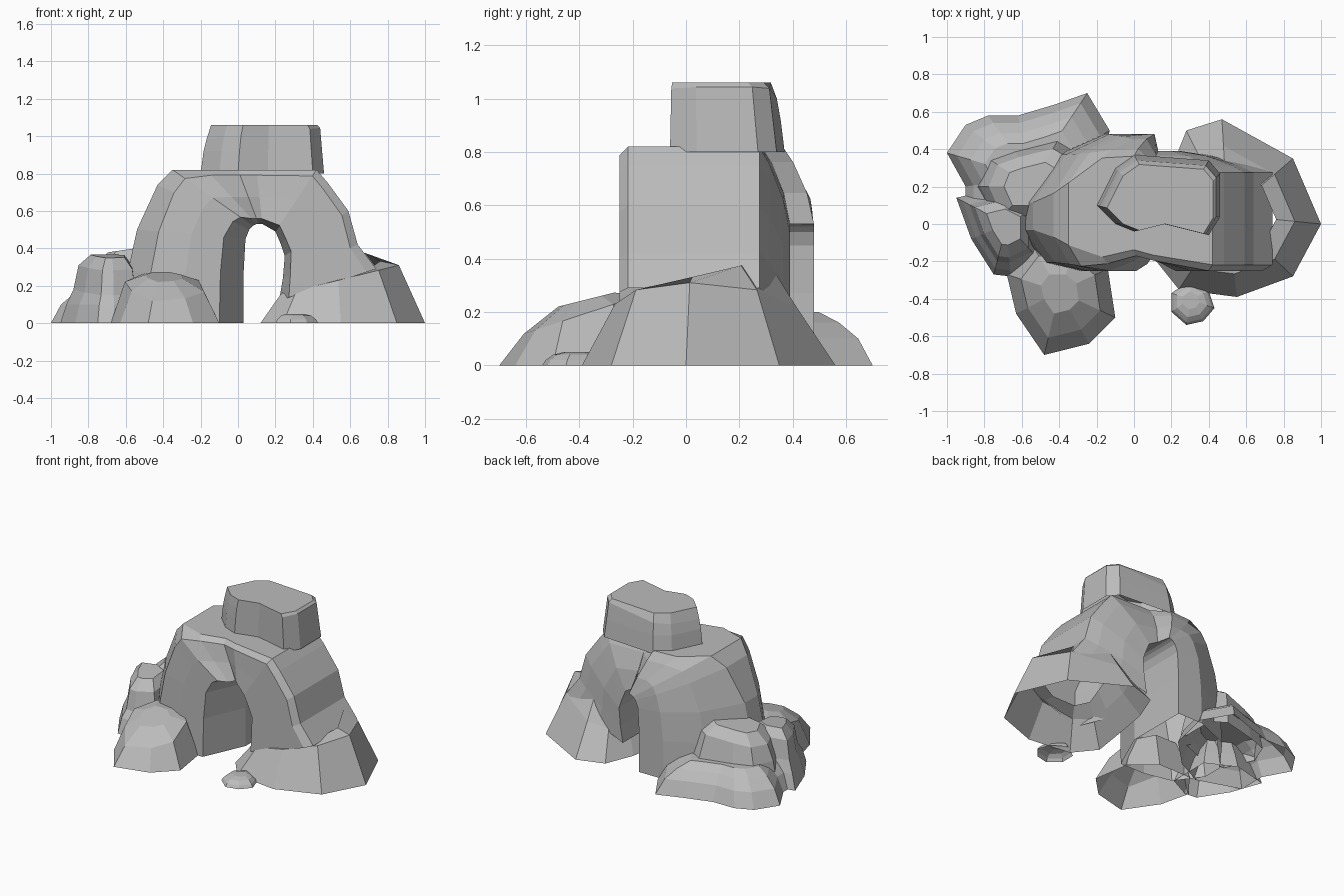
import bpy
import bmesh
from mathutils import Vector

cube = bpy.data.objects.get("Cube")
if cube:
    bpy.data.objects.remove(cube, do_unlink=True)

grey = (0.5, 0.5, 0.5, 1)
stone = bpy.data.materials.new("grey stone")
stone.use_nodes = True
stone.diffuse_color = grey
stone.node_tree.nodes["Principled BSDF"].inputs["Base Color"].default_value = grey


def loft(name, rings, cap=False):
    """Skin a list of equal-length point rings, optionally closing the last."""
    bm = bmesh.new()
    loops = [[bm.verts.new(point) for point in ring] for ring in rings]
    for lower, upper in zip(loops, loops[1:]):
        for i in range(len(lower)):
            bm.faces.new((lower[i - 1], lower[i], upper[i], upper[i - 1]))
    if cap:
        bm.faces.new(loops[-1])
    bmesh.ops.recalc_face_normals(bm, faces=bm.faces)
    mesh = bpy.data.meshes.new(name)
    bm.to_mesh(mesh)
    bm.free()
    mesh.materials.append(stone)
    bpy.context.collection.objects.link(bpy.data.objects.new(name, mesh))


def rock(name, outline, centre, tiers, cap=True):
    """Open-bottomed rock: each tier is (scale, height, slope in x, slope in y)."""
    middle = Vector(centre)
    rings = []
    for scale, height, slope_x, slope_y in tiers:
        ring = []
        for corner in outline:
            offset = (Vector(corner) - middle) * scale
            place = middle + offset
            rise = slope_x * offset.x + slope_y * offset.y
            ring.append((place.x, place.y, max(0, height + rise)))
        rings.append(ring)
    loft(name, rings, cap)


# Arch: sections run from outer (u = 0) to inner (u = 1), front (v = 0) to back (v = 1)
round_section = [(0, .3), (.2, .06), (.5, 0), (.8, 0), (1, .4),
                 (1, 1), (.7, 1), (.3, .85), (0, .5)]
flat_section = [(0, .05), (.1, 0), (.5, 0), (.9, 0), (1, .3),
                (1, 1), (.6, .96), (.2, .88), (0, .82)]
# Each station joins an outer point to an inner point, both as (x, z)
stations = [
    ((-.62, 0), (.03, 0)),
    ((-.59, .27), (.03, .27)),
    ((-.54, .5), (.04, .45)),
    ((-.43, .74), (.06, .5)),
    ((-.35, .82), (.08, .52)),
    ((-.17, .82), (.1, .53)),
    ((0, .82), (.11, .53)),
    ((.1, .82), (.13, .53)),
    ((.42, .82), (.2, .49)),
    ((.48, .75), (.23, .42)),
    ((.59, .6), (.25, .36)),
    ((.64, .42), (.24, .24)),
    ((.74, .29), (.22, .12)),
]
rings = []
for outer, inner in stations:
    across = outer[0]
    # Legs are round on one side and flat on the other; the front dips mid-span
    flatness = min(1, max(0, 3 * across + 1.5))
    front = -.25 + max(0, .08 - abs(across) / 4)
    back = .48 if across <= 0 else .39
    ring = []
    for soft, hard in zip(round_section, flat_section):
        u, v = Vector(soft).lerp(Vector(hard), flatness)
        x, z = Vector(outer).lerp(Vector(inner), u)
        ring.append((x, front + (back - front) * v, z))
    rings.append(ring)
loft("stone_arch", rings)

# Block on top of the arch, with a notch in its front
rock("top_block",
     [(-.2, .1), (-.1, 0), (0, -.04), (.16, 0), (.4, -.06), (.46, .04),
      (.46, .27), (.4, .34), (0, .37), (-.1, .3)], (.2, 0),
     [(1, .8, 0, 0), (.96, .92, 0, 0), (.92, 1.02, .1, 0), (.86, 1.06, 0, 0)])

# Skirt around the foot of the plain leg, rising to the leg at the back
rock("leg_base",
     [(.12, -.2), (.24, -.35), (.55, -.39), (.85, -.28), (1, 0),
      (.85, .35), (.47, .56), (.28, .5), (.2, .3), (.15, 0)], (.5, .05),
     [(1, 0, 0, 0), (.72, .22, .25, 0), (.52, .3, .15, .3)], cap=False)

# Boulder in front of the other leg
rock("front_boulder",
     [(-.68, -.27), (-.63, -.48), (-.48, -.7), (-.24, -.64), (-.1, -.5),
      (-.14, -.24), (-.3, -.1), (-.55, -.1)], (-.4, -.36),
     [(1, 0, 0, 0), (.73, .2, 0, .33), (.35, .25, 0, .25)])

# Stepped mound behind and beside that leg
rock("back_mound",
     [(-1, .38), (-.9, .53), (-.78, .58), (-.62, .58), (-.42, .64), (-.25, .7),
      (-.13, .5), (-.2, .2), (-.4, 0), (-.6, -.1), (-.9, 0), (-.9, .2)], (-.55, .25),
     [(1, 0, 0, 0), (.88, .1, 0, 0), (.72, .16, 0, 0), (.55, .2, 0, 0)])
rock("upper_boulder",
     [(-.84, .2), (-.78, .35), (-.64, .4), (-.4, .46), (-.3, .4), (-.3, .1),
      (-.55, 0), (-.75, 0)], (-.55, .2),
     [(1, .1, 0, 0), (.93, .2, 0, 0), (.78, .34, .15, 0), (.5, .4, .15, 0)])
rock("side_boulder",
     [(-.87, -.08), (-.75, -.27), (-.66, -.28), (-.5, -.2), (-.5, .1),
      (-.7, .2), (-.95, .14)], (-.68, 0),
     [(1, 0, 0, 0), (.88, .1, 0, 0), (.74, .17, 0, .1), (.64, .3, 0, .1),
      (.4, .36, 0, .1)])

# Small stone by the skirt
rock("small_stone",
     [(.2, -.37), (.2, -.47), (.28, -.54), (.37, -.52), (.43, -.45), (.4, -.36), (.3, -.3)],
     (.3, -.4),
     [(1, 0, 0, 0), (.9, .02, 0, 0), (.7, .04, 0, 0), (.4, .05, 0, 0)])
